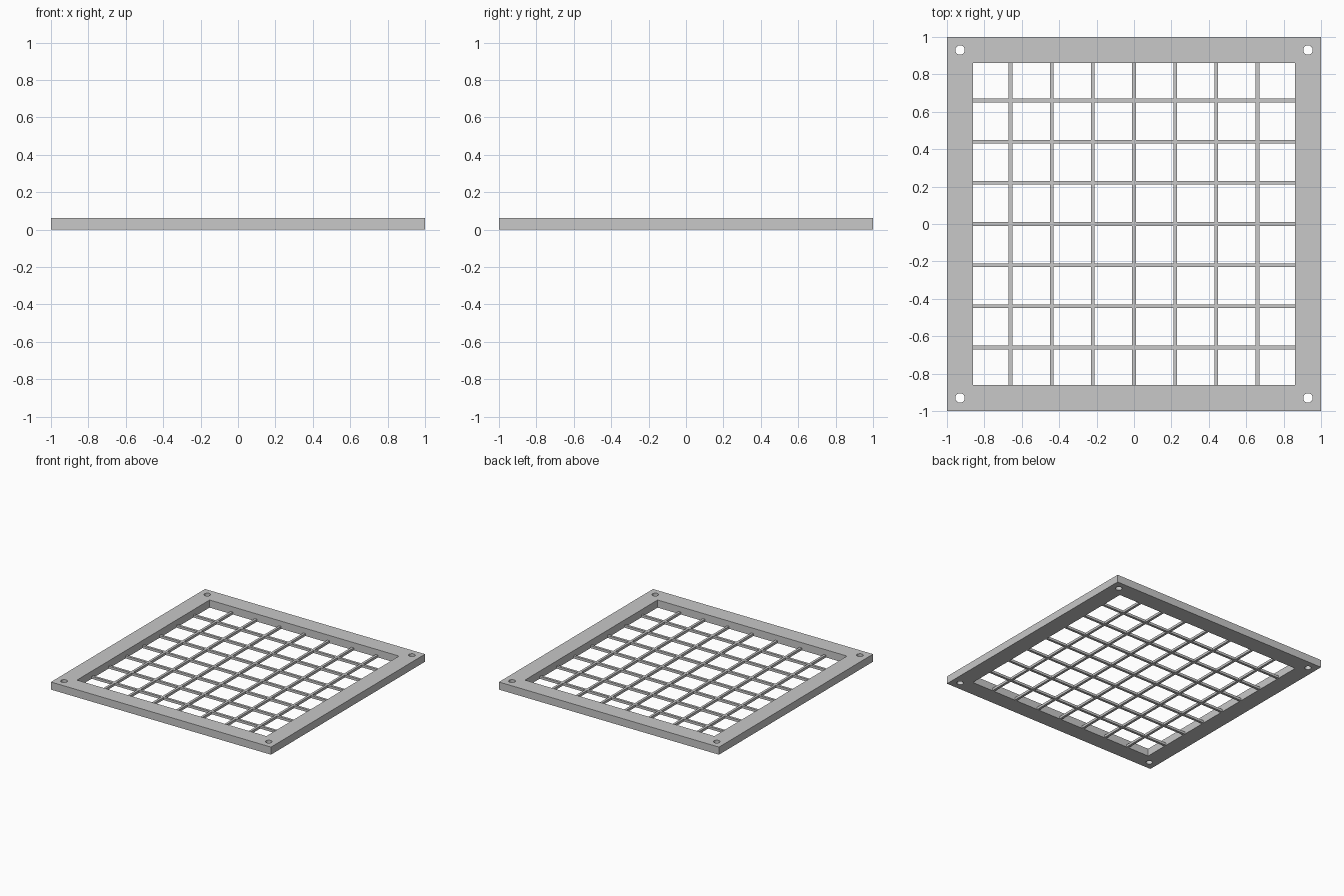
import bpy
import bmesh
import math
from mathutils import Matrix, Vector

if "Cube" in bpy.data.objects:
    bpy.data.objects.remove(bpy.data.objects["Cube"], do_unlink=True)

HEIGHT = 0.0625        # frame thickness
INNER = 0.861          # half width of the opening
HOLE_POS, HOLE_R = 0.93, 0.025
BAR = 0.02             # bar width and height
PITCH, COUNT = 0.22, 7

grey = bpy.data.materials.new("light grey")
grey.use_nodes = True
colour = (0.58, 0.58, 0.58, 1)
grey.diffuse_color = colour
grey.node_tree.nodes["Principled BSDF"].inputs["Base Color"].default_value = colour


def add_object(name, mesh):
    mesh.materials.clear()
    mesh.materials.append(grey)
    obj = bpy.data.objects.new(name, mesh)
    bpy.context.collection.objects.link(obj)
    return obj


def ring(radius, sides, centre=(0, 0), turn=0):
    """Regular polygon outline."""
    return [(centre[0] + radius * math.cos(turn + math.tau * i / sides),
             centre[1] + radius * math.sin(turn + math.tau * i / sides))
            for i in range(sides)]


def square(half):
    return ring(half * math.sqrt(2), 4, turn=math.pi / 4)


def extruded_outline(name, outlines, height):
    """Solid plate from an outer outline and the holes within it."""
    curve = bpy.data.curves.new(name + "_outline", 'CURVE')
    curve.dimensions = '2D'
    curve.fill_mode = 'BOTH'
    curve.extrude = height / 2
    for points in outlines:
        spline = curve.splines.new('POLY')
        spline.points.add(len(points) - 1)
        for p, (x, y) in zip(spline.points, points):
            p.co = (x, y, 0, 1)
        spline.use_cyclic_u = True
    temp = bpy.data.objects.new(name + "_temp", curve)
    bpy.context.collection.objects.link(temp)
    graph = bpy.context.evaluated_depsgraph_get()
    mesh = bpy.data.meshes.new_from_object(temp.evaluated_get(graph))
    bpy.data.objects.remove(temp, do_unlink=True)
    bpy.data.curves.remove(curve)
    mesh.transform(Matrix.Translation((0, 0, height / 2)))
    # Weld caps to walls
    bm = bmesh.new()
    bm.from_mesh(mesh)
    bmesh.ops.remove_doubles(bm, verts=bm.verts, dist=0.0001)
    bmesh.ops.recalc_face_normals(bm, faces=bm.faces)
    for f in bm.faces:
        f.smooth = False
    bm.to_mesh(mesh)
    bm.free()
    return add_object(name, mesh)


def box(bm, x0, x1, y0, y1):
    """Bar piece resting on the ground."""
    place = Matrix.Translation(Vector(((x0 + x1) / 2, (y0 + y1) / 2, BAR / 2)))
    bmesh.ops.create_cube(bm, size=1, matrix=place @ Matrix.Diagonal((x1 - x0, y1 - y0, BAR, 1)))


# Square frame with a screw hole in each corner
holes = [ring(HOLE_R, 32, (sx * HOLE_POS, sy * HOLE_POS)) for sx in (-1, 1) for sy in (-1, 1)]
extruded_outline("frame", [square(1), square(INNER)] + holes, HEIGHT)

# Lengthwise bars, flush with the underside of the frame
centres = [(i - (COUNT - 1) / 2) * PITCH for i in range(COUNT)]
long_bars = bmesh.new()
for c in centres:
    box(long_bars, c - BAR / 2, c + BAR / 2, -INNER, INNER)
mesh = bpy.data.meshes.new("lengthwise_bars")
long_bars.to_mesh(mesh)
long_bars.free()
add_object("lengthwise_bars", mesh)

# Crosswise bars, split so they butt against the lengthwise ones
starts = [-INNER] + [c + BAR / 2 for c in centres]
ends = [c - BAR / 2 for c in centres] + [INNER]
cross_bars = bmesh.new()
for c in centres:
    for x0, x1 in zip(starts, ends):
        box(cross_bars, x0, x1, c - BAR / 2, c + BAR / 2)
mesh = bpy.data.meshes.new("crosswise_bars")
cross_bars.to_mesh(mesh)
cross_bars.free()
add_object("crosswise_bars", mesh)
